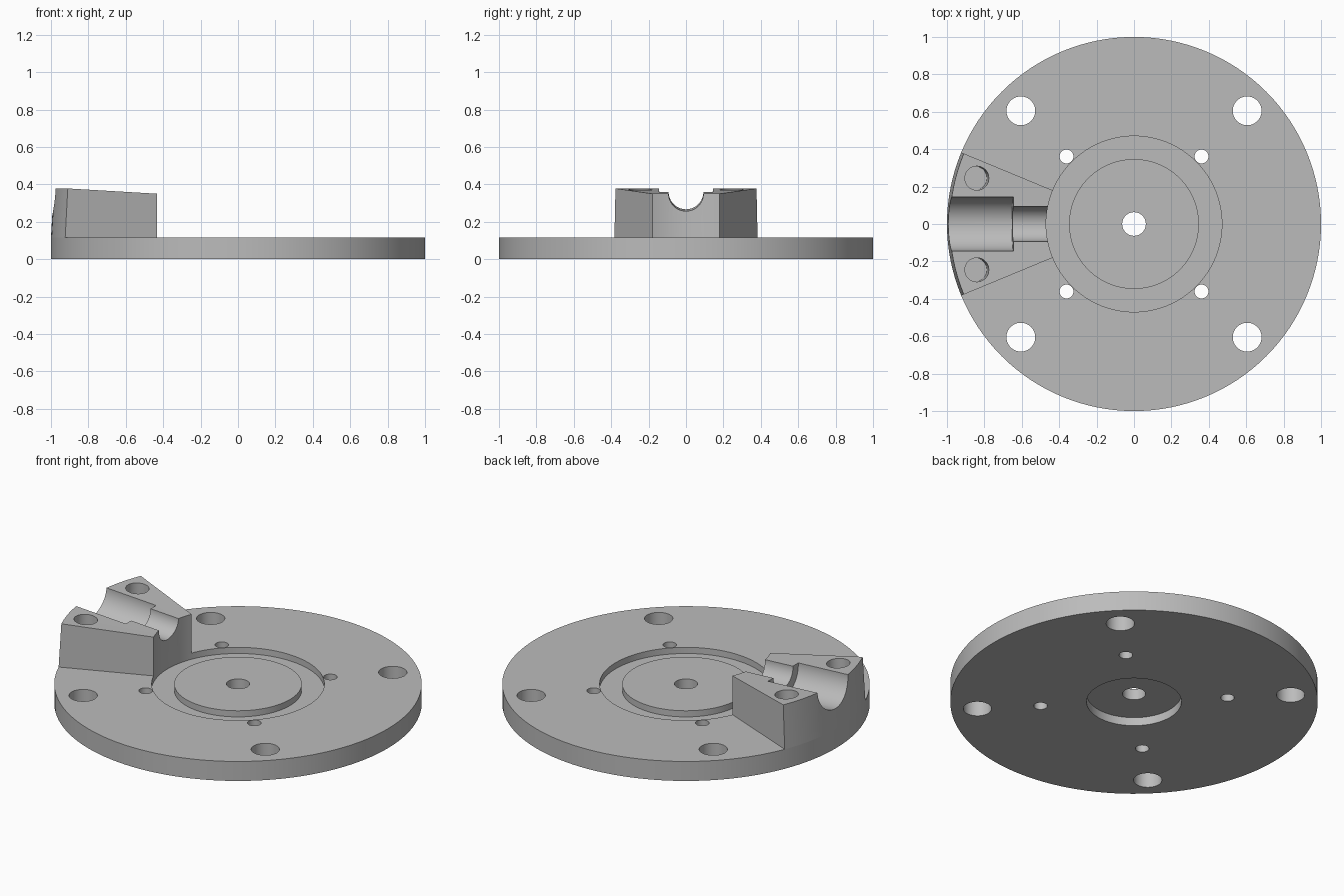
import bpy, bmesh, math
from mathutils import Vector

if "Cube" in bpy.data.objects:
    bpy.data.objects.remove(bpy.data.objects["Cube"])

SEG = 128                      # steps in a full turn
grey = bpy.data.materials.new("plain grey")
grey.diffuse_color = (0.5, 0.5, 0.5, 1)
grey.use_nodes = True
grey.node_tree.nodes["Principled BSDF"].inputs["Base Color"].default_value = grey.diffuse_color


def lathe(name, profile, start=0, steps=SEG):
    """Revolve a closed (radius, z) outline about z; partial turns get end caps."""
    full = steps == SEG
    bm = bmesh.new()
    rings = []
    for i in range(steps if full else steps + 1):
        a = start + 2 * math.pi * i / SEG
        rings.append([bm.verts.new((r * math.cos(a), r * math.sin(a), z)) for r, z in profile])
    n = len(profile)
    for i in range(steps):
        p, q = rings[i], rings[(i + 1) % len(rings)]
        for j in range(n):
            k = (j + 1) % n
            bm.faces.new((p[j], q[j], q[k], p[k]))
    if not full:
        bm.faces.new(rings[0])
        bm.faces.new(rings[-1][::-1])
    bmesh.ops.recalc_face_normals(bm, faces=bm.faces)
    me = bpy.data.meshes.new(name)
    bm.to_mesh(me)
    bm.free()
    me.materials.append(grey)
    ob = bpy.data.objects.new(name, me)
    bpy.context.collection.objects.link(ob)
    return ob


def drill(target, p, q, radius):
    """Cut a round hole through target from point p to point q."""
    p, q = Vector(p), Vector(q)
    bpy.ops.mesh.primitive_cylinder_add(
        vertices=64, radius=radius, depth=(q - p).length, location=(p + q) / 2,
        rotation=(q - p).to_track_quat('Z', 'Y').to_euler())
    cutter = bpy.context.object
    cutter.hide_render = True
    cutter.data.materials.append(grey)
    mod = target.modifiers.new("hole", 'BOOLEAN')
    mod.operation, mod.solver, mod.object = 'DIFFERENCE', 'EXACT', cutter
    bpy.context.view_layer.objects.active = target
    bpy.ops.object.modifier_apply(modifier=mod.name)
    bpy.data.objects.remove(cutter)


# Base plate: centre bore, ring groove on top, round recess underneath
TOP = 0.117
plate = lathe("base_plate", [
    (0.063, 0.05), (0.258, 0.05), (0.258, 0), (1, 0), (1, TOP), (0.47, TOP),
    (0.47, 0.08), (0.347, 0.08), (0.347, TOP), (0.063, TOP)])
for sx in (-1, 1):
    for sy in (-1, 1):
        for d, r in ((0.605, 0.077), (0.361, 0.037)):
            drill(plate, (sx * d, sy * d, -0.1), (sx * d, sy * d, 0.3), r)

# Clamp block: 45 degree wedge with a gently rising top and drafted outer wall
IN_R, IN_Z, OUT_R, OUT_Z = 0.47, 0.35, 0.985, 0.378
slope = (OUT_Z - IN_Z) / (OUT_R - IN_R)
block = lathe("clamp_block", [(IN_R, TOP), (1, TOP), (OUT_R, OUT_Z), (IN_R, IN_Z)],
              start=math.pi - math.pi / 8, steps=SEG // 8)


def on_axis(x):
    return (x, 0, IN_Z + (-x - IN_R) * slope)


# Stepped half-round channel following the sloped top
drill(block, on_axis(-0.645), on_axis(-1.2), 0.144)
drill(block, on_axis(-0.3), on_axis(-0.75), 0.093)

# Blind screw holes, square to the sloped top
for sy in (-1, 1):
    top = Vector((-0.84, sy * 0.245, 0.373))
    axis = Vector((slope, 0, 1)).normalized()
    drill(block, top + axis * 0.1, top - axis * 0.2, 0.064)

# Smooth the round walls, keep corners crisp
for ob in (plate, block):
    bpy.ops.object.select_all(action='DESELECT')
    ob.select_set(True)
    bpy.context.view_layer.objects.active = ob
    bpy.ops.object.shade_smooth_by_angle(angle=math.radians(25))
